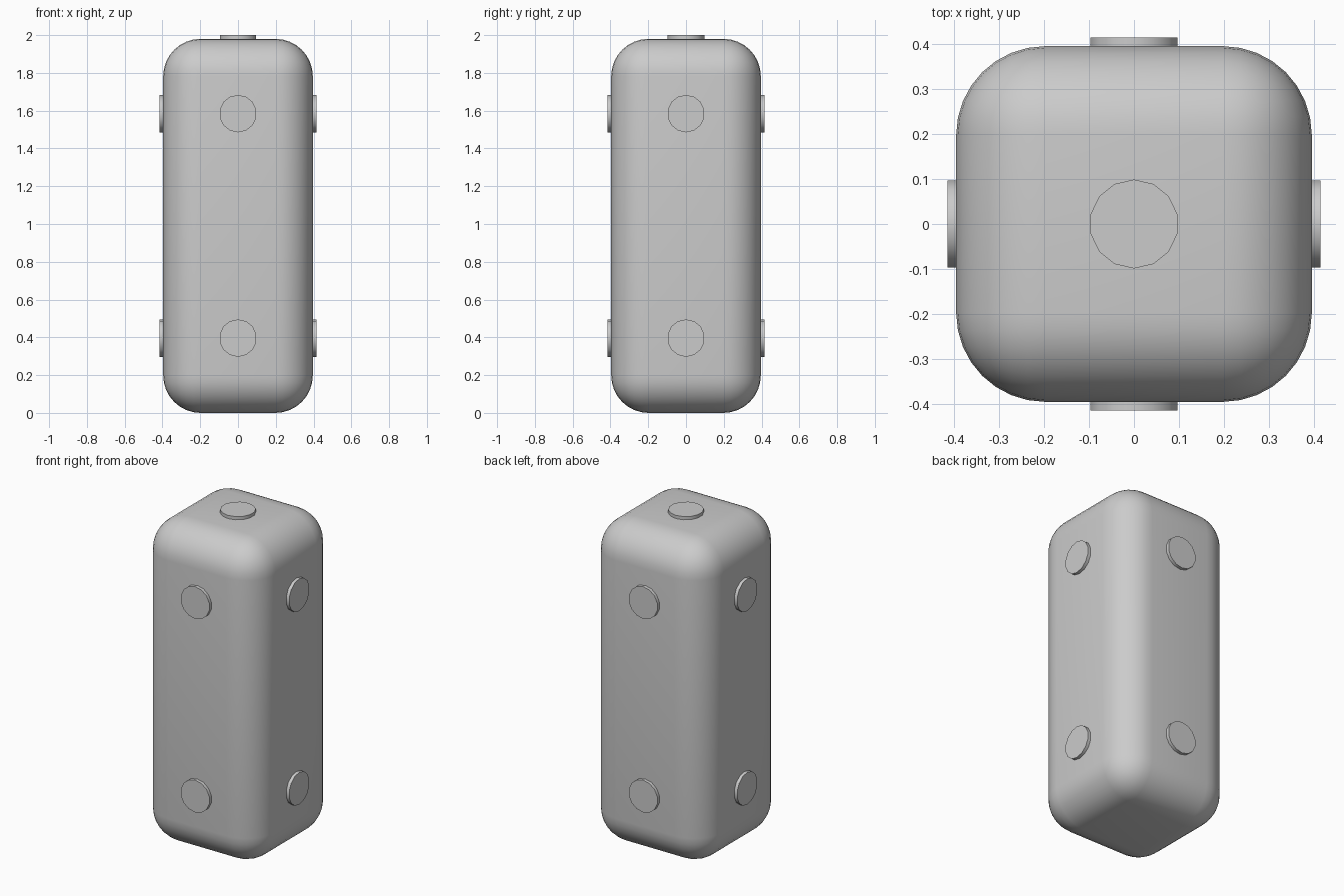
import bpy
import math
from mathutils import Vector

cube = bpy.data.objects.get("Cube")
if cube:
    bpy.data.objects.remove(cube, do_unlink=True)

U = 2 / 2.525           # body width; the whole model is 2 tall with the top stud
STUD_R = U / 8
STUD_H = U / 40         # how far a stud stands out

grey = bpy.data.materials.new("plain grey")
grey.use_nodes = True
colour = (0.6, 0.6, 0.6, 1)
grey.diffuse_color = colour
grey.node_tree.nodes["Principled BSDF"].inputs["Base Color"].default_value = colour


def finish(obj, name):
    obj.name = name
    obj.data.materials.append(grey)
    bpy.ops.object.shade_smooth_by_angle(angle=math.radians(35))


def add_stud(name, centre, direction):
    """Short round stud, half sunk into the body surface."""
    d = Vector(direction)
    bpy.ops.mesh.primitive_cylinder_add(
        vertices=14, radius=STUD_R, depth=2 * STUD_H, location=centre,
        rotation=d.to_track_quat('Z', 'Y').to_euler())
    finish(bpy.context.object, name)


# Rounded tall body
bpy.ops.mesh.primitive_cube_add(size=1, location=(0, 0, 1.25 * U))
body = bpy.context.object
body.scale = (U, U, 2.5 * U)
bpy.ops.object.transform_apply(location=False, rotation=False, scale=True)
bevel = body.modifiers.new("rounded edges", 'BEVEL')
bevel.width = U / 4
bevel.segments = 8
bpy.ops.object.modifier_apply(modifier=bevel.name)
finish(body, "body")

# Two studs on each side face
sides = {"front": (0, -1, 0), "back": (0, 1, 0),
         "left": (1, 0, 0), "right": (-1, 0, 0)}
for side, d in sides.items():
    for level, z in (("lower", U / 2), ("upper", 2 * U)):
        add_stud(f"{side}_{level}_stud", Vector(d) * U / 2 + Vector((0, 0, z)), d)

# Single stud on the top
add_stud("top_stud", (0, 0, 2.5 * U), (0, 0, 1))
